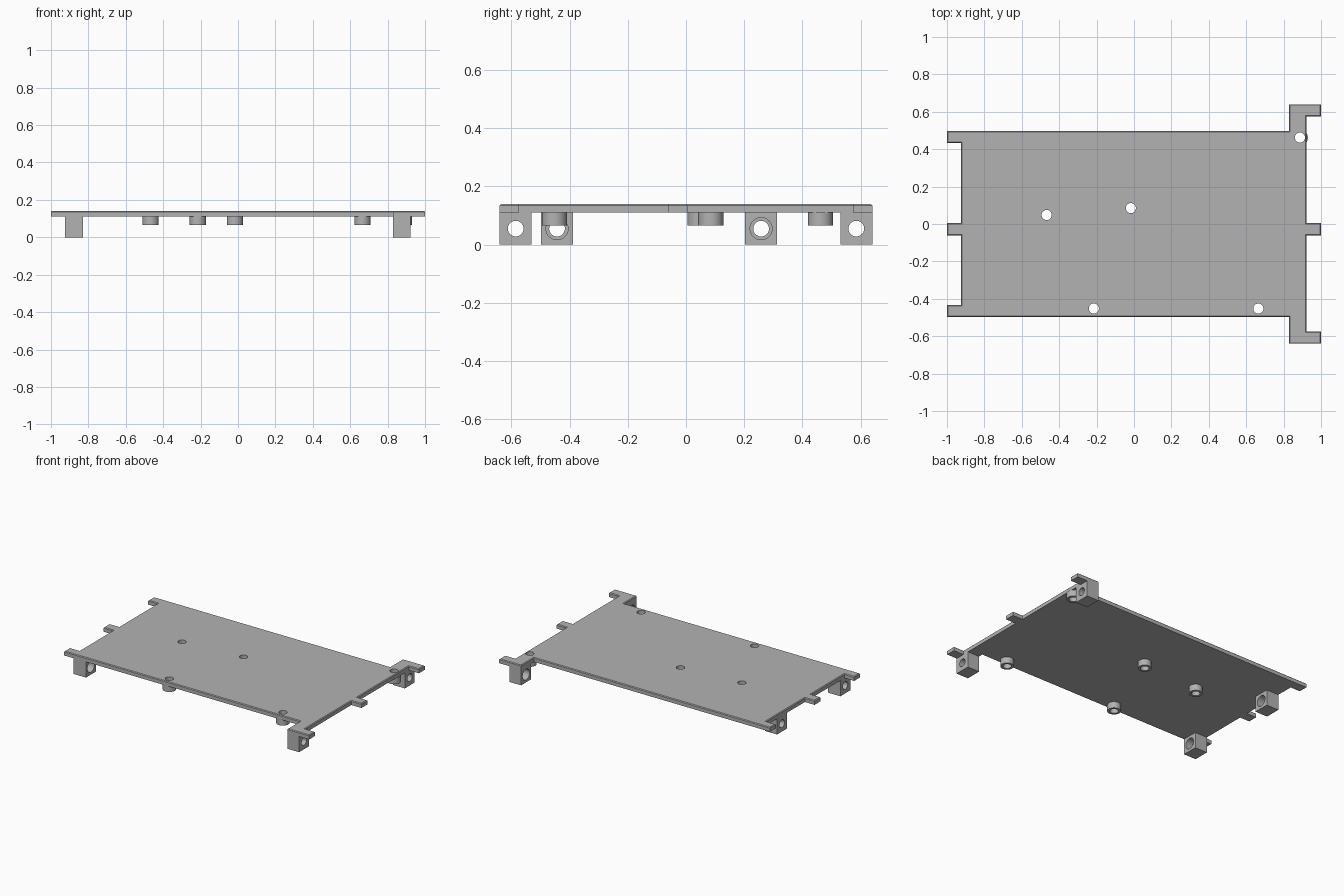
import bpy
import bmesh
from math import radians
from mathutils import Matrix, Vector

default_cube = bpy.data.objects.get("Cube")
if default_cube:
    bpy.data.objects.remove(default_cube, do_unlink=True)

# One plain grey material
grey = bpy.data.materials.new("light_grey")
colour = (0.45, 0.45, 0.45, 1)
grey.use_nodes = True
grey.diffuse_color = colour
grey.node_tree.nodes["Principled BSDF"].inputs["Base Color"].default_value = colour

PLATE_BOTTOM, PLATE_TOP = 0.11, 0.14
HOLE_RADIUS = 0.027


def make_object(name, bm):
    bmesh.ops.recalc_face_normals(bm, faces=bm.faces)
    mesh = bpy.data.meshes.new(name)
    bm.to_mesh(mesh)
    bm.free()
    mesh.materials.append(grey)
    obj = bpy.data.objects.new(name, mesh)
    bpy.context.collection.objects.link(obj)
    return obj


def box(name, low, high):
    low, high = Vector(low), Vector(high)
    bm = bmesh.new()
    place = Matrix.Translation((low + high) / 2) @ Matrix.Diagonal((high - low).to_4d())
    bmesh.ops.create_cube(bm, size=1, matrix=place)
    return make_object(name, bm)


def cylinder(name, centre, radius, depth, axis="Z"):
    bm = bmesh.new()
    place = Matrix.Translation(centre)
    if axis == "X":
        place = place @ Matrix.Rotation(radians(90), 4, "Y")
    bmesh.ops.create_cone(bm, cap_ends=True, segments=40, radius1=radius,
                          radius2=radius, depth=depth, matrix=place)
    return make_object(name, bm)


def activate(obj):
    bpy.ops.object.select_all(action="DESELECT")
    obj.select_set(True)
    bpy.context.view_layer.objects.active = obj


def cut(obj, cutter):
    cutter.hide_render = True
    activate(obj)
    mod = obj.modifiers.new("hole", "BOOLEAN")
    mod.operation = "DIFFERENCE"
    mod.solver = "EXACT"
    mod.object = cutter
    bpy.ops.object.modifier_apply(modifier=mod.name)
    bpy.data.objects.remove(cutter, do_unlink=True)


def smooth(obj):
    activate(obj)
    bpy.ops.object.shade_smooth_by_angle(angle=radians(30))


# Plate outline: body with end tabs and two side arms
end, left, right, arm = 1.0, -0.925, 0.922, 0.83
side, arm_side = 0.498, 0.64
tab_in, arm_tab_in = 0.434, 0.574
mid_low, mid_high = -0.062, 0.005
outline = [
    (-end, -side), (arm, -side), (arm, -arm_side), (end, -arm_side),
    (end, -arm_tab_in), (right, -arm_tab_in),
    (right, mid_low), (end, mid_low), (end, mid_high), (right, mid_high),
    (right, arm_tab_in), (end, arm_tab_in), (end, arm_side),
    (arm, arm_side), (arm, side), (-end, side), (-end, tab_in), (left, tab_in),
    (left, mid_high), (-end, mid_high), (-end, mid_low), (left, mid_low),
    (left, -tab_in), (-end, -tab_in),
]
bm = bmesh.new()
base = bm.faces.new([bm.verts.new((x, y, PLATE_BOTTOM)) for x, y in outline])
raised = bmesh.ops.extrude_face_region(bm, geom=[base])["geom"]
top_verts = [g for g in raised if isinstance(g, bmesh.types.BMVert)]
bmesh.ops.translate(bm, verts=top_verts, vec=(0, 0, PLATE_TOP - PLATE_BOTTOM))
bmesh.ops.recalc_face_normals(bm, faces=bm.faces)
# Fine chamfer around the top rim
rim = [e for e in bm.edges if all(v in top_verts for v in e.verts)]
bmesh.ops.bevel(bm, geom=rim, offset=0.005, segments=1, affect="EDGES")
plate = make_object("plate", bm)

# Hollow bosses under the plate, each drilled through
boss_spots = [(-0.467, 0.048), (-0.017, 0.085), (-0.215, -0.452),
              (0.665, -0.452), (0.887, 0.462)]
BOSS_BOTTOM = 0.066
for number, (x, y) in enumerate(boss_spots, 1):
    boss = cylinder(f"boss_{number}", (x, y, (BOSS_BOTTOM + PLATE_BOTTOM) / 2),
                    0.043, PLATE_BOTTOM - BOSS_BOTTOM)
    for part in (boss, plate):
        cut(part, cylinder("drill", (x, y, PLATE_BOTTOM), HOLE_RADIUS, 0.3))
    smooth(boss)
smooth(plate)

# Feet with a cross hole, counterbored on the inward side
FOOT_WIDTH = 0.11
feet = {
    "front_right_foot": (left, -0.83, -0.498),
    "back_right_foot": (left, -0.83, 0.203),
    "front_left_foot": (arm, right, -arm_side),
    "back_left_foot": (arm, right, arm_side - FOOT_WIDTH),
}
for name, (x0, x1, y0) in feet.items():
    foot = box(name, (x0, y0, 0), (x1, y0 + FOOT_WIDTH, PLATE_BOTTOM))
    centre = ((x0 + x1) / 2, y0 + FOOT_WIDTH / 2, 0.055)
    inner_face = x1 if x0 < 0 else x0
    cut(foot, cylinder("drill", centre, HOLE_RADIUS, 0.3, "X"))
    cut(foot, cylinder("counterbore", (inner_face, *centre[1:]), 0.038, 0.1, "X"))
    smooth(foot)
